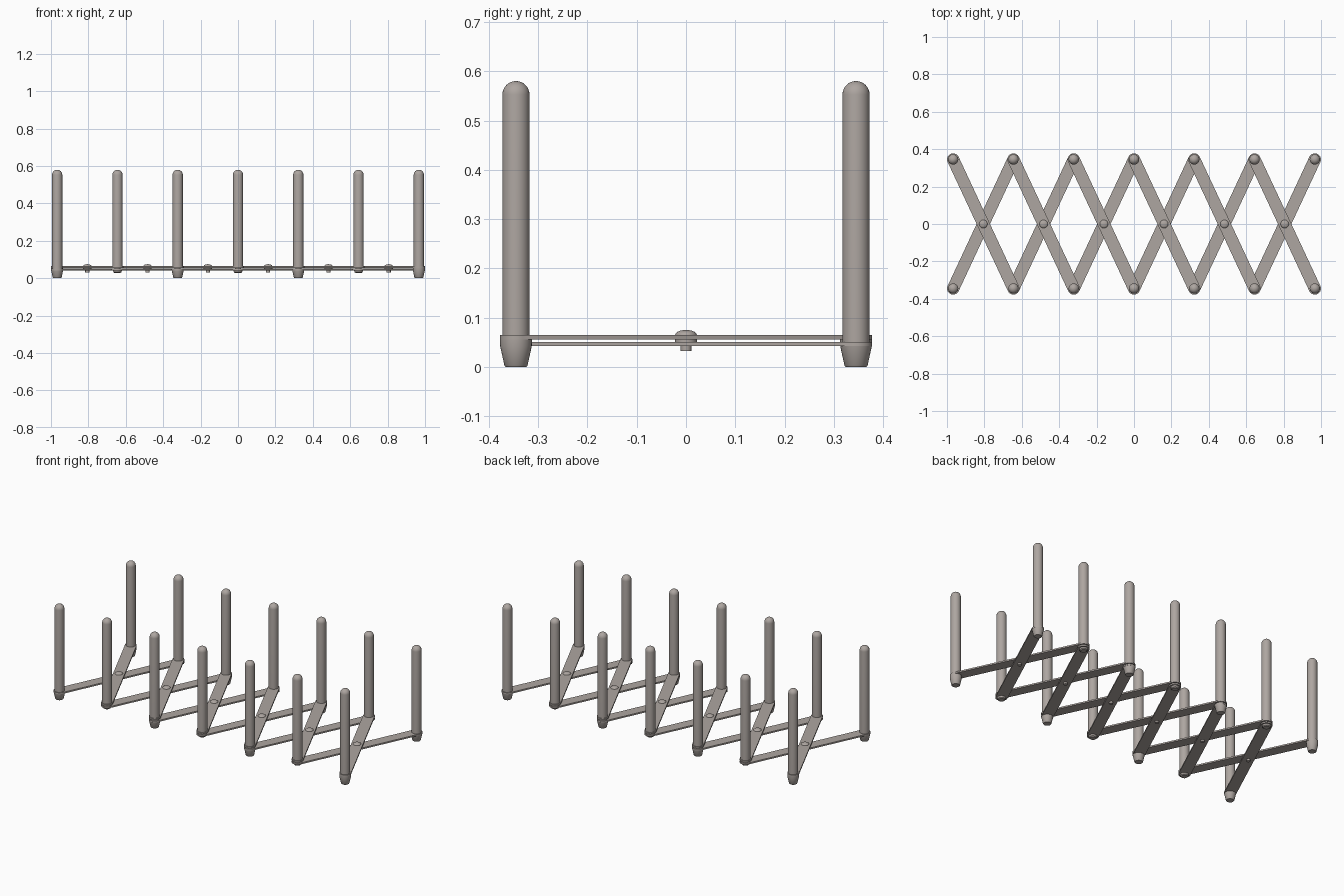
import bpy, bmesh, math

if "Cube" in bpy.data.objects:
    bpy.data.objects.remove(bpy.data.objects["Cube"])

DX, PY = 0.3223, 0.345          # peg spacing and row offset
BAR_R = 0.0325                  # bar half width
LOW, HIGH = (0.042, 0.051), (0.056, 0.065)   # heights of the two bar layers

metal = bpy.data.materials.new("warm grey metal")
metal.diffuse_color = (0.42, 0.38, 0.355, 1)
metal.use_nodes = True
metal.node_tree.nodes["Principled BSDF"].inputs["Base Color"].default_value = metal.diffuse_color


def finish(bm, name, loc=(0, 0, 0)):
    bmesh.ops.remove_doubles(bm, verts=bm.verts, dist=1e-5)
    bmesh.ops.recalc_face_normals(bm, faces=bm.faces)
    me = bpy.data.meshes.new(name)
    bm.to_mesh(me)
    bm.free()
    me.materials.append(metal)
    ob = bpy.data.objects.new(name, me)
    ob.location = loc
    bpy.context.collection.objects.link(ob)
    bpy.ops.object.select_all(action='DESELECT')
    ob.select_set(True)
    bpy.context.view_layer.objects.active = ob
    bpy.ops.object.shade_smooth_by_angle(angle=math.radians(35))
    return ob


def lathe(name, profile, x, y, n=32):
    """Spin an (r, z) profile about the vertical axis."""
    bm = bmesh.new()
    vs = [bm.verts.new((r, 0, z)) for r, z in profile]
    es = [bm.edges.new(p) for p in zip(vs, vs[1:])]
    bmesh.ops.spin(bm, geom=vs + es, cent=(0, 0, 0), axis=(0, 0, 1),
                   angle=2 * math.pi, steps=n, use_duplicate=False)
    return finish(bm, name, (x, y, 0))


def bar(name, a, b, z0, z1):
    """Flat strip with round ends between two points."""
    ang = math.atan2(b[1] - a[1], b[0] - a[0])
    pts = []
    for c, start in ((b, ang - math.pi / 2), (a, ang + math.pi / 2)):
        for k in range(17):
            t = start + math.pi * k / 16
            pts.append((c[0] + BAR_R * math.cos(t), c[1] + BAR_R * math.sin(t), z0))
    bm = bmesh.new()
    f = bm.faces.new([bm.verts.new(p) for p in pts])
    ext = bmesh.ops.extrude_face_region(bm, geom=[f])
    for v in ext["geom"]:
        if isinstance(v, bmesh.types.BMVert):
            v.co.z = z1
    return finish(bm, name)


def dome(r, z, h, n=8):
    return [(r * math.cos(math.pi / 2 * k / n) if k < n else 0,
             z + h * math.sin(math.pi / 2 * k / n)) for k in range(n + 1)]


# crossing bars and their centre rivets
for i in range(6):
    x0, x1 = (i - 3) * DX, (i - 2) * DX
    bar("lower_bar", (x0, -PY), (x1, PY), *LOW)
    bar("upper_bar", (x0, PY), (x1, -PY), *HIGH)
    lathe("rivet", [(0, 0.032), (0.011, 0.032), (0.011, 0.051), (0.022, 0.051),
                    (0.022, 0.057), (0.011, 0.057), (0.011, 0.065)]
          + dome(0.022, 0.065, 0.01), (x0 + x1) / 2, 0)

# pegs, with feet or small end caps below
for i in range(7):
    for s in (-1, 1):
        x, y = (i - 3) * DX, s * PY
        lathe("peg", [(0, 0.065), (0.0275, 0.065)] + dome(0.0275, 0.5525, 0.0275), x, y)
        lathe("peg_pin", [(0, 0.04), (0.016, 0.04), (0.016, 0.066), (0, 0.066)], x, y)
        if i % 2 == 0:
            # corner ends held only by an upper bar get a taller foot
            tall = (i, s) in ((0, 1), (6, -1))
            top = 0.056 if tall else 0.042
            lathe("foot", [(0, 0), (0.021, 0), (0.0235, 0.003), (0.032, 0.042),
                           (0.0325, top), (0, top)], x, y)
        else:
            lathe("end_cap", [(0, 0.029), (0.017, 0.029), (0.022, 0.033),
                              (0.0235, 0.042), (0, 0.042)], x, y)
        # end pegs with only a lower bar get a spacer above it
        if (i, s) in ((0, -1), (6, 1)):
            lathe("spacer", [(0, 0.051), (0.0275, 0.051), (0.0275, 0.065), (0, 0.065)], x, y)
